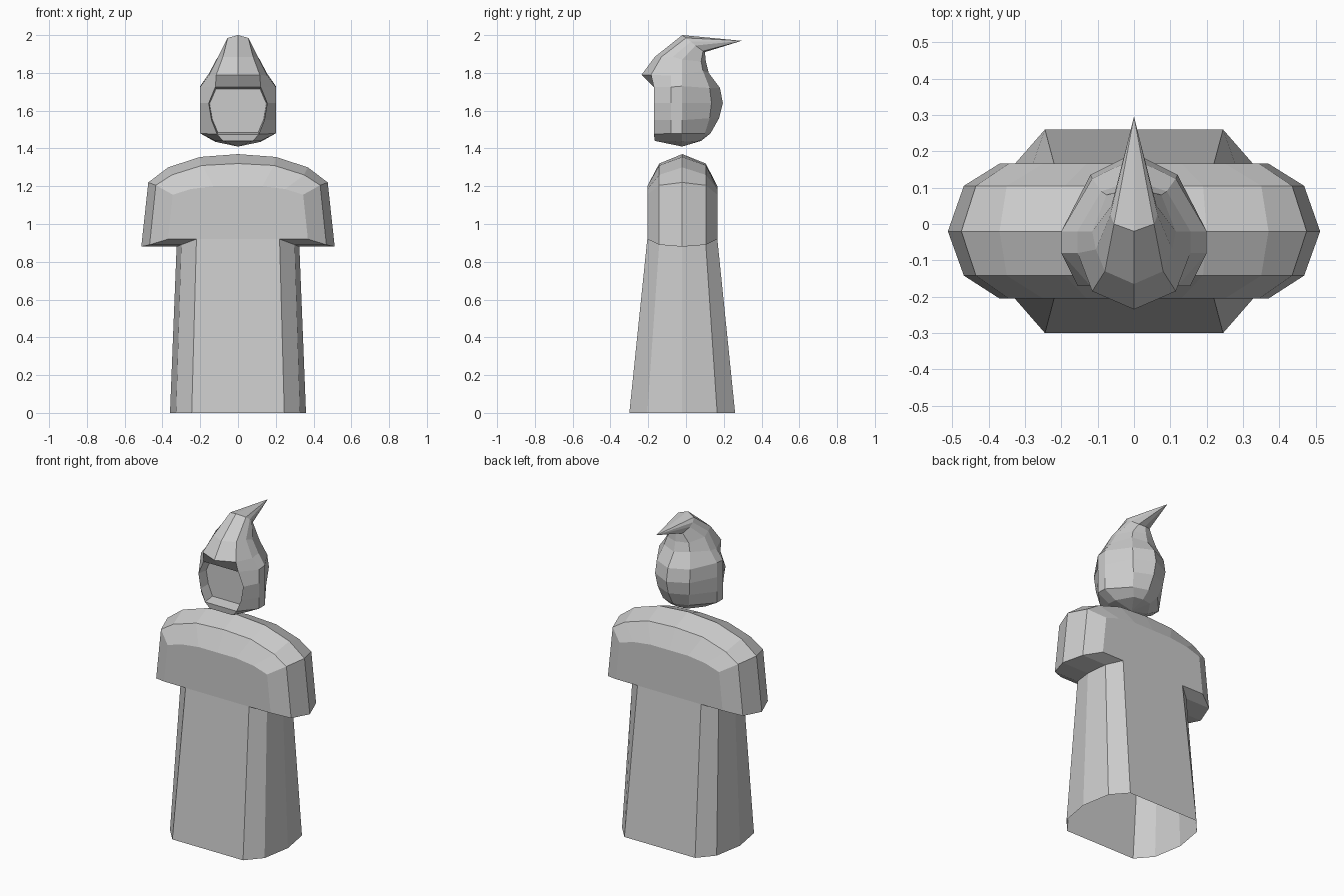
import bpy, bmesh


def make(name, faces):
    """Build a mesh from half-model faces, mirrored across x = 0."""
    bm = bmesh.new()
    for pts in faces:
        for s in (1, -1):
            bm.faces.new([bm.verts.new((s * x, y, z)) for x, y, z in pts])
    bmesh.ops.remove_doubles(bm, verts=bm.verts, dist=0.0005)
    bmesh.ops.recalc_face_normals(bm, faces=bm.faces)
    me = bpy.data.meshes.new(name)
    bm.to_mesh(me)
    bm.free()
    bpy.context.collection.objects.link(bpy.data.objects.new(name, me))


def loft(rows, skip=()):
    """Quads between neighbouring rows; skip holds (row, column) holes."""
    return [[a[i], a[i + 1], b[i + 1], b[i]]
            for r, (a, b) in enumerate(zip(rows, rows[1:]))
            for i in range(len(a) - 1) if (r, i) not in skip]


# Robe and cape: half outlines in XZ, lofted from front to back
end = [(0, 1.20), (0.13, 1.20), (0.25, 1.185), (0.345, 1.155),
       (0.37, 0.92), (0.22, 0.92), (0.245, 0)]
inner = [(0, 1.32), (0.19, 1.31), (0.35, 1.26), (0.435, 1.205),
         (0.468, 0.89), (0.30, 0.89), (0.328, 0)]
mid = [(0, 1.37), (0.20, 1.355), (0.37, 1.30), (0.475, 1.22),
       (0.512, 0.88), (0.325, 0.88), (0.36, 0)]


def section(outline, y, foot_y):
    return [(x, foot_y if z == 0 else y, z) for x, z in outline]


rows = [section(end, -0.205, -0.30), section(inner, -0.142, -0.205),
        section(mid, -0.02, -0.02),
        section(inner, 0.105, 0.165), section(end, 0.166, 0.26)]
faces = loft(rows)
# Flat front and back panels (the hem stays open)
for r in (rows[0], rows[-1]):
    waist, hem = (0, r[0][1], 0.92), (0, r[6][1], 0)
    faces += [r[:6] + [waist], [waist, r[5], r[6], hem]]
make("robe", faces)

# Hood: half rings from chin to crown, front centre to back centre
hood = [
    [(0, -0.165, 1.44), (0.08, -0.165, 1.44), (0.12, -0.08, 1.44),
     (0.12, -0.02, 1.435), (0.06, 0.07, 1.44), (0, 0.08, 1.44)],
    [(0, -0.17, 1.475), (0.11, -0.17, 1.475), (0.2, -0.08, 1.48),
     (0.2, -0.02, 1.48), (0.09, 0.10, 1.48), (0, 0.13, 1.48)],
    [(0, -0.17, 1.55), (0.14, -0.17, 1.55), (0.2, -0.08, 1.55),
     (0.2, -0.02, 1.55), (0.11, 0.125, 1.56), (0, 0.175, 1.56)],
    [(0, -0.17, 1.64), (0.155, -0.17, 1.64), (0.2, -0.08, 1.64),
     (0.2, -0.02, 1.64), (0.12, 0.135, 1.64), (0, 0.195, 1.64)],
    [(0, -0.17, 1.725), (0.12, -0.17, 1.725), (0.2, -0.08, 1.725),
     (0.2, -0.02, 1.73), (0.115, 0.125, 1.72), (0, 0.18, 1.72)],
    [(0, -0.235, 1.79), (0.115, -0.185, 1.79), (0.155, -0.08, 1.785),
     (0.155, -0.02, 1.795), (0.09, 0.09, 1.81), (0, 0.12, 1.80)],
    [(0, -0.165, 1.885), (0.08, -0.13, 1.885), (0.105, -0.07, 1.885),
     (0.115, -0.02, 1.87), (0.075, 0.08, 1.86), (0, 0.105, 1.86)],
    [(0, -0.02, 2.0), (0.055, 0, 1.985), (0.065, 0.025, 1.965),
     (0.062, 0.05, 1.945), (0.04, 0.09, 1.915), (0, 0.1, 1.91)],
]
faces = loft(hood, skip={(1, 0), (2, 0), (3, 0)})
# Pointed tip and underside
for ring, apex in ((hood[-1], (0, 0.295, 1.97)), (hood[0], (0, -0.02, 1.41))):
    faces += [[a, b, apex] for a, b in zip(ring, ring[1:])]
# Recessed face with its rim
rim = [hood[1][0]] + [hood[r][1] for r in (1, 2, 3, 4)] + [hood[4][0]]
back = [(x * 0.97, -0.10, 1.6 + (z - 1.6) * 0.92) for x, y, z in rim]
faces += loft([rim, back]) + [back]
make("hooded_head", faces)
